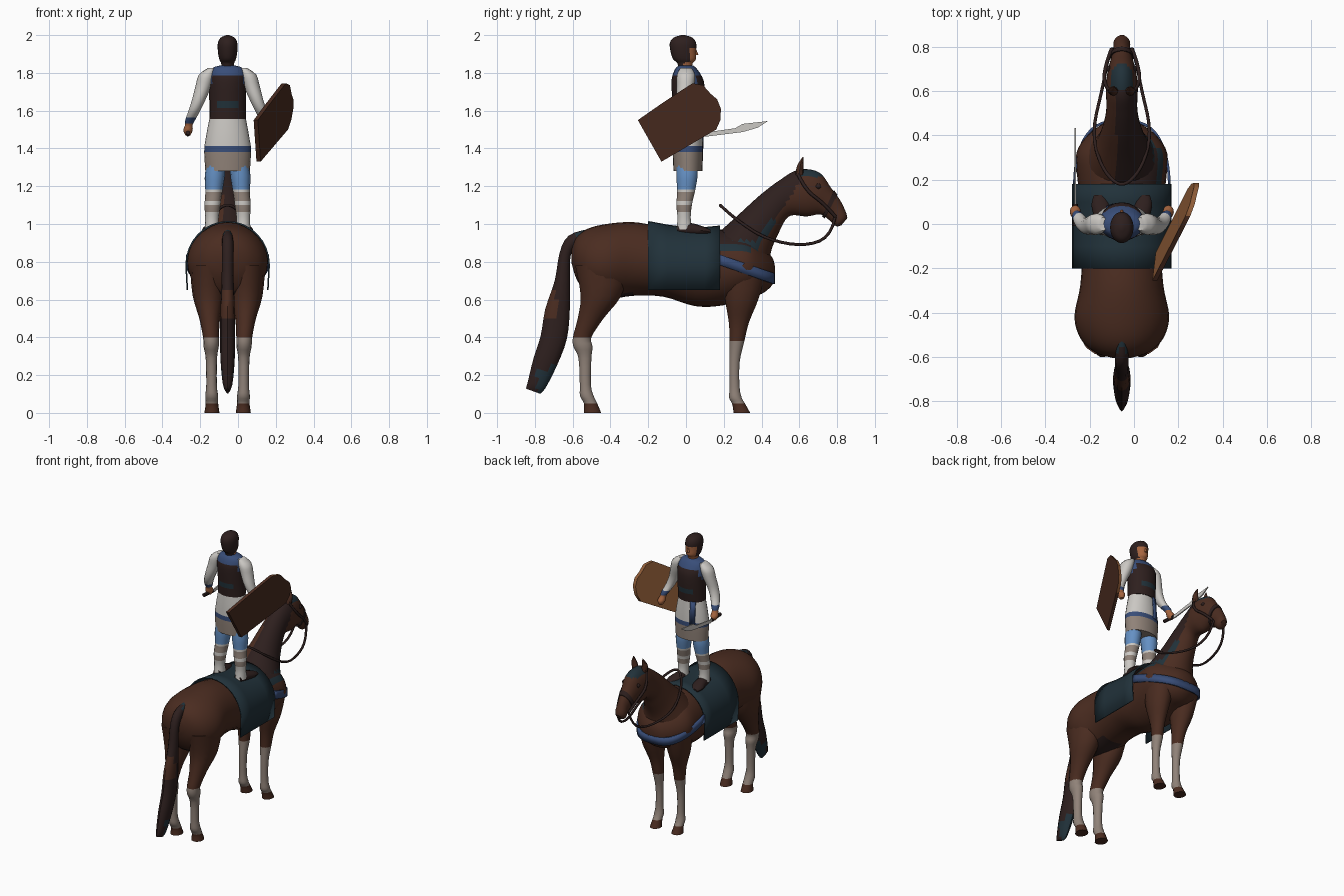
import bpy, bmesh, math
from mathutils import Vector

old = bpy.data.objects.get("Cube")
if old:
    bpy.data.objects.remove(old, do_unlink=True)

CX = -0.055  # centre line of horse and rider

COLOURS = {
    "chestnut": (.069, .025, .0145),
    "dark_hair": (.027, .014, .013),
    "teal": (.015, .031, .042),
    "blue": (.04, .075, .19),
    "light_blue": (.13, .28, .55),
    "white": (.6, .58, .55),
    "taupe": (.28, .225, .19),
    "skin": (.38, .13, .05),
    "tan_wood": (.27, .105, .038),
}
MATS = {}
for label, rgb in COLOURS.items():
    m = bpy.data.materials.new(label)
    m.use_nodes = True
    m.diffuse_color = (*rgb, 1)
    shader = m.node_tree.nodes["Principled BSDF"]
    shader.inputs["Base Color"].default_value = (*rgb, 1)
    shader.inputs["Roughness"].default_value = .8
    MATS[label] = m


def build(name, rows, paint, wrap=True, thick=0):
    """Skin a grid of points; paint is a colour name or rule(centre, normal)."""
    bm = bmesh.new()
    grid = [[bm.verts.new(p) for p in row] for row in rows]
    n = len(grid[0])
    for a, b in zip(grid, grid[1:]):
        for i in range(n if wrap else n - 1):
            j = (i + 1) % n
            bm.faces.new((a[i], a[j], b[j], b[i]))
    if wrap:
        bm.faces.new(grid[0])
        bm.faces.new(grid[-1])
    bmesh.ops.recalc_face_normals(bm, faces=bm.faces)
    slots = []
    for f in bm.faces:
        c = f.calc_center_median()
        label = paint if isinstance(paint, str) else paint(c, f.normal)
        if label not in slots:
            slots.append(label)
        f.material_index = slots.index(label)
    mesh = bpy.data.meshes.new(name)
    bm.to_mesh(mesh)
    bm.free()
    for label in slots:
        mesh.materials.append(MATS[label])
    ob = bpy.data.objects.new(name, mesh)
    bpy.context.scene.collection.objects.link(ob)
    if thick:
        mod = ob.modifiers.new("thickness", "SOLIDIFY")
        mod.thickness = thick
        mod.offset = 0
    bpy.ops.object.select_all(action="DESELECT")
    ob.select_set(True)
    bpy.context.view_layer.objects.active = ob
    bpy.ops.object.shade_smooth_by_angle(angle=math.radians(45))


def catmull(rings, k):
    """Smoothly add k steps between neighbouring rings."""
    out = []
    last = len(rings) - 1
    for i in range(last):
        quad = list(zip(rings[max(i - 1, 0)], rings[i], rings[i + 1], rings[min(i + 2, last)]))
        for s in range(k):
            t = s / k
            out.append([b + t * ((c - a) + t * ((2 * a - 5 * b + 4 * c - d)
                        + t * (3 * b - a - 3 * c + d))) / 2 for a, b, c, d in quad])
    return out + [rings[-1]]


def loft(name, rings, paint, side=1, n=16, k=3):
    """Rings are x, y, z, half width, half depth, tilt of the depth axis."""
    rows = []
    for x, y, z, rx, rv, tilt in catmull(rings, k):
        v = Vector((0, math.cos(math.radians(tilt)), math.sin(math.radians(tilt))))
        c = Vector((CX + side * x, y, z))
        angles = [math.tau * i / n for i in range(n)]
        rows.append([c + Vector((rx * math.cos(t), 0, 0)) + v * (rv * math.sin(t)) for t in angles])
    build(name, rows, paint)


def tube(name, pts, radius, label):
    cu = bpy.data.curves.new(name, "CURVE")
    cu.dimensions = "3D"
    cu.bevel_depth = radius
    cu.bevel_resolution = 1
    cu.resolution_u = 4
    sp = cu.splines.new("NURBS")
    sp.points.add(len(pts) - 1)
    for p, (x, y, z) in zip(sp.points, pts):
        p.co = (CX + x, y, z, 1)
    sp.order_u = 3
    sp.use_endpoint_u = True
    cu.materials.append(MATS[label])
    bpy.context.scene.collection.objects.link(bpy.data.objects.new(name, cu))


def mid(rings):
    return [(0, *r) for r in rings]


def flat(rings):
    return [(*r, 0) for r in rings]


# Horse trunk, with the foot of the mane and a dark groin
def body_paint(c, n):
    if c.y > .18 and c.z > .86 and c.x - CX > -.025:
        return "dark_hair" if c.z > .885 else "teal"
    return "dark_hair" if c.y < -.27 and n.z < -.6 and abs(c.x - CX) < .1 else "chestnut"


loft("horse_body", [(0, *r, 90) for r in (
    (-.605, .83, .04, .04), (-.58, .82, .12, .11), (-.52, .8, .185, .175),
    (-.42, .8, .214, .2), (-.28, .815, .188, .195), (-.12, .8, .178, .185),
    (.05, .765, .182, .2), (.2, .77, .2, .2), (.32, .78, .205, .17),
    (.4, .76, .155, .13), (.455, .75, .08, .075), (.47, .75, .03, .03))], body_paint, n=28, k=4)


# Neck and head, with the mane falling to one side
def neck_paint(c, n):
    x = c.x - CX
    if c.y > .6:
        return "teal" if c.z > 1.25 and abs(x) < .045 and c.y < .72 else "chestnut"
    over = c.z - max(.86, .86 + 1.6 * (c.y - .375))
    if over > 0 and x > -.025:
        return "teal" if over < .05 and c.z < 1.02 else "dark_hair"
    return "chestnut"


loft("horse_neck_and_head", mid([
    (.31, .84, .17, .177, 137), (.37, .955, .115, .132, 127), (.445, 1.055, .085, .114, 113),
    (.522, 1.137, .07, .1, 103), (.61, 1.163, .072, .124, 99), (.685, 1.16, .065, .116, 82),
    (.742, 1.12, .05, .075, 69), (.787, 1.072, .038, .058, 56),
    (.82, 1.025, .037, .045, 53), (.838, 1.012, .02, .025, 50)]), neck_paint, n=32, k=7)
loft("noseband", mid([(.752, 1.11, .054, .077, 66), (.768, 1.092, .05, .071, 62)]), "dark_hair", k=1)


# Tail
def tail_paint(c, n):
    if c.y > -.57 or (c.z < .24 and c.y > -.79):
        return "teal"
    return "chestnut" if .5 < c.z < .65 and c.y < -.69 else "dark_hair"


loft("horse_tail", mid([
    (-.53, .94, .025, .03, 90), (-.6, .91, .03, .035, 130), (-.64, .84, .03, .03, 165),
    (-.655, .7, .032, .04, 180), (-.68, .55, .038, .065, 180), (-.7, .4, .04, .07, 175),
    (-.745, .27, .037, .065, 165), (-.79, .15, .025, .05, 160), (-.81, .115, .008, .04, 160)]),
    tail_paint, n=12)

# Cloth draped over the back
rows = []
for y, top in [(-.2, 1.012), (-.1, .993), (0, .98), (.1, .98), (.18, .988)]:
    arch = [math.pi * i / 16 for i in range(17)]
    arc = [(CX + .22 * math.cos(t), y, .78 + (top - .78) * math.sin(t)) for t in arch]
    rows.append([(CX + .213, y, .65)] + arc + [(CX - .213, y, .65)])
build("saddle_cloth", rows, "teal", wrap=False, thick=.008)

# Strap round the chest
rows = [[], []]
for i in range(25):
    t = math.pi * i / 24
    c, s = math.cos(t), math.sin(t)
    for row, dz in zip(rows, (-.028, .028)):
        row.append((CX + .214 * math.copysign(abs(c) ** .65, c), .18 + .285 * s, .81 - .1 * s + dz))
build("breast_strap", rows, "blue", wrap=False, thick=.012)

# Reins hanging in a loop
half = [(.042, .79, 1.04), (.06, .77, .93), (.085, .62, .88), (.135, .42, .92), (.1, .27, 1.02)]
tube("reins", half + [(.03, .18, 1.1), (-.03, .18, 1.1)] + [(-x, y, z) for x, y, z in half[::-1]],
     .008, "dark_hair")


# Colour rules for limbs
def sock(top):
    def rule(c, n):
        if c.y < 0 and .5 < c.z < .68 and (c.x - CX) * n.x < -.05:
            return "dark_hair"
        return "taupe" if .05 < c.z < top else "chestnut"
    return rule


def trouser(c, n):
    if c.z > 1.18:
        return "light_blue"
    return "taupe" if 1.125 < c.z < 1.165 or 1.065 < c.z < 1.095 else "white"


def sleeve(c, n):
    return "white" if c.z > 1.565 else "blue" if c.z > 1.53 else "skin"


for side, word in ((1, "left"), (-1, "right")):
    # Horse legs
    loft(word + "_hind_leg", flat([
        (.1, -.44, .78, .1, .15), (.1, -.45, .62, .085, .11), (.095, -.505, .5, .055, .07),
        (.088, -.55, .4, .042, .05), (.087, -.545, .35, .04, .052), (.086, -.535, .29, .03, .035),
        (.085, -.533, .15, .028, .03), (.084, -.525, .09, .034, .037),
        (.083, -.505, .05, .033, .036), (.083, -.495, 0, .04, .047)]), sock(.39), side, 14)
    loft(word + "_front_leg", flat([
        (.1, .31, .75, .09, .12), (.1, .295, .6, .07, .09), (.09, .28, .48, .045, .055),
        (.085, .27, .38, .037, .04), (.085, .257, .27, .026, .028), (.085, .257, .14, .025, .027),
        (.085, .262, .08, .032, .034), (.085, .278, .05, .03, .035),
        (.085, .296, 0, .038, .045)]), sock(.365), side, 14)
    # Ears, eyes and cheek straps
    loft(word + "_horse_ear", flat([(.035, .6, 1.26, .022, .022), (.042, .605, 1.31, .02, .016),
                                    (.036, .62, 1.355, .003, .003)]), "chestnut", side, 8)
    loft(word + "_horse_eye", flat([(.058, .7, 1.185, .002, .004), (.058, .7, 1.2, .011, .016),
                                    (.056, .7, 1.215, .002, .004)]), "dark_hair", side, 8)
    tube(word + "_cheek_strap", [(side * x, y, z) for x, y, z in (
        (.045, .59, 1.27), (.086, .63, 1.18), (.07, .73, 1.11), (.046, .79, 1.04))], .009, "dark_hair")
    # Rider's legs, shoes and arms
    loft(word + "_rider_leg", flat([
        (.062, .005, 1.31, .05, .056), (.068, .005, 1.25, .053, .057), (.073, 0, 1.17, .045, .048),
        (.08, -.01, 1.1, .042, .042), (.083, -.01, 1.03, .036, .036),
        (.083, -.008, .97, .038, .044)]), trouser, side, 14, 6)
    loft(word + "_shoe", [(x, y, z, w, h, 90) for x, y, z, w, h in (
        (.082, -.045, .972, .028, .025), (.085, .02, .972, .038, .034),
        (.095, .085, .965, .042, .024), (.1, .13, .958, .026, .012))], "dark_hair", side, 12)
    loft(word + "_arm", flat([
        (.085, 0, 1.825, .02, .03), (.11, 0, 1.79, .042, .048), (.128, -.003, 1.73, .042, .046),
        (.152, -.01, 1.66, .036, .039), (.176, 0, 1.6, .031, .034), (.198, .03, 1.55, .026, .028),
        (.205, .042, 1.525, .02, .022), (.21, .055, 1.495, .025, .03),
        (.21, .06, 1.468, .012, .016)]), sleeve, side, 12)

# Tunic skirt with a belt stripe and a sash
loft("tunic_skirt", flat(mid([
    (.01, 1.28, .118, .076), (.01, 1.34, .122, .079), (.01, 1.38, .124, .08),
    (.01, 1.412, .123, .08), (.01, 1.5, .108, .076), (.01, 1.57, .094, .07)])),
    lambda c, n: "taupe" if c.z < 1.38 else "blue" if c.z < 1.412 else "white", n=24, k=1)
build("front_sash", [[(CX - .07, y - .012, z), (CX - .036, y, z)]
                     for y, z in ((.09, 1.4), (.086, 1.5), (.08, 1.56))],
      "blue", wrap=False, thick=.008)


# Vest and collar
def vest_paint(c, n):
    if c.z > 1.785 or (abs(c.x - CX) > .088 and c.z > 1.7):
        return "blue"
    return "teal" if 1.6 < c.z < 1.65 and abs(c.x - CX) < .05 else "dark_hair"


loft("vest", flat(mid([
    (.01, 1.555, .097, .076), (.012, 1.65, .097, .084), (.01, 1.74, .1, .087),
    (.005, 1.785, .1, .077), (0, 1.825, .082, .055), (0, 1.84, .035, .035)])), vest_paint, n=20)


# Head with hair framing a narrow face
def head_paint(c, n):
    face = c.z < 1.935 and c.y > .024
    return "skin" if face or (c.z < 1.858 and c.y > -.01) else "dark_hair"


loft("rider_head", flat(mid([
    (-.005, 1.81, .032, .034), (-.005, 1.85, .034, .04), (-.008, 1.872, .044, .06),
    (-.014, 1.91, .051, .067), (-.016, 1.955, .052, .07), (-.016, 1.985, .038, .052),
    (-.016, 2, .008, .01)])), head_paint, n=24, k=4)
loft("rider_nose", flat(mid([(.05, 1.895, .01, .016), (.046, 1.925, .005, .008)])), "skin", n=8, k=1)

# Curved sword in the right hand
blade = [(.04, 1.478), (.1, 1.462), (.3, 1.487), (.38, 1.51), (.434, 1.545), (.3, 1.53),
         (.26, 1.507), (.1, 1.484), (.04, 1.49)]
build("sword_blade", [[(CX - .21 + dx, y, z) for y, z in blade] for dx in (-.004, .004)], "white")
loft("sword_grip", [(-.21, y, z, .012, .012, 90) for y, z in ((-.01, 1.483), (.09, 1.476))],
     "dark_hair", n=8, k=1)


# Tilted shield on the left arm, bare wood inside and on the rounded rim
def shield_paint(c, n):
    bare = n.x < -.5 or (abs(n.x) < .3 and c.y > .04)
    return "tan_wood" if bare else "chestnut"


outline = [(-.255, 1.55), (-.13, 1.33), (.1, 1.465), (.16, 1.5), (.182, 1.55), (.185, 1.61),
           (.165, 1.66), (.13, 1.69), (.09, 1.735), (.035, 1.745), (-.02, 1.71), (-.14, 1.63)]
build("shield", [[(-.065 + dx + .405 * y + .162 * z, y, z) for y, z in outline] for dx in (0, .022)],
      shield_paint)
